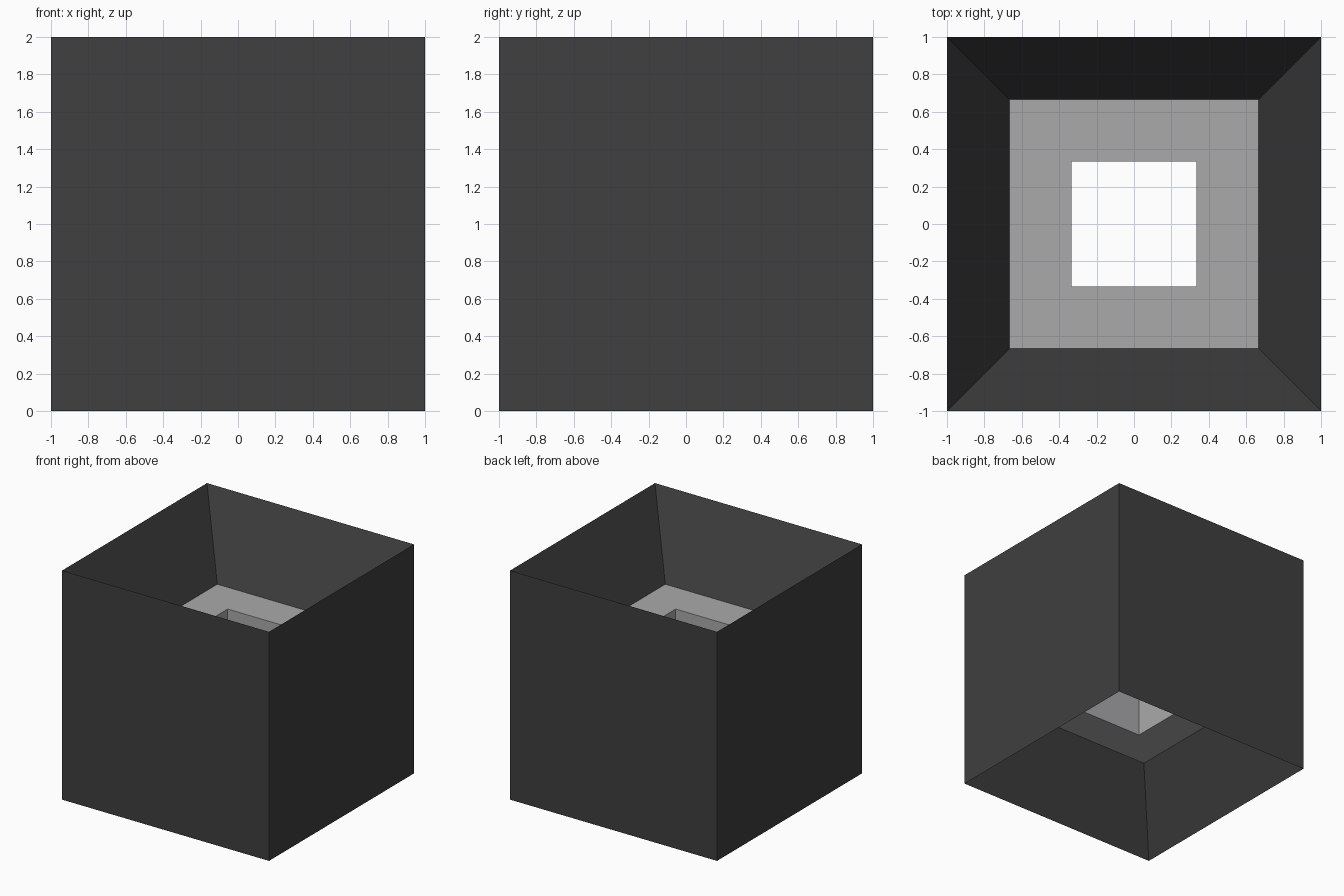
import bpy, bmesh

if "Cube" in bpy.data.objects:
    bpy.data.objects.remove(bpy.data.objects["Cube"])

def material(name, rgb):
    m = bpy.data.materials.new(name)
    m.diffuse_color = (*rgb, 1)
    m.use_nodes = True
    m.node_tree.nodes["Principled BSDF"].inputs["Base Color"].default_value = m.diffuse_color
    return m

dark = material("dark grey", (0.05, 0.05, 0.05))
light = material("light grey", (0.40, 0.40, 0.41))

# Square rings (half width, height), traced as one closed cross-section:
# outer wall, top funnel, flat ledge, vertical hole, lower ledge, lower funnel
T = 2 / 3
profile = [(1, 0), (1, 2), (T, 2 - T), (T / 2, 2 - T), (T / 2, T), (T, T)]
colours = [0, 0, 1, 1, 1, 0]

bm = bmesh.new()
rings = [[bm.verts.new((sx * r, sy * r, z))
          for sx, sy in ((-1, -1), (1, -1), (1, 1), (-1, 1))] for r, z in profile]
for i, colour in enumerate(colours):
    a, b = rings[i], rings[(i + 1) % len(rings)]
    for k in range(4):
        n = (k + 1) % 4
        f = bm.faces.new((a[k], a[n], b[n], b[k]))
        f.material_index = colour
bmesh.ops.recalc_face_normals(bm, faces=bm.faces)

mesh = bpy.data.meshes.new("hollow_block")
bm.to_mesh(mesh)
bm.free()
mesh.materials.append(dark)
mesh.materials.append(light)
block = bpy.data.objects.new("hollow_block", mesh)
bpy.context.collection.objects.link(block)
